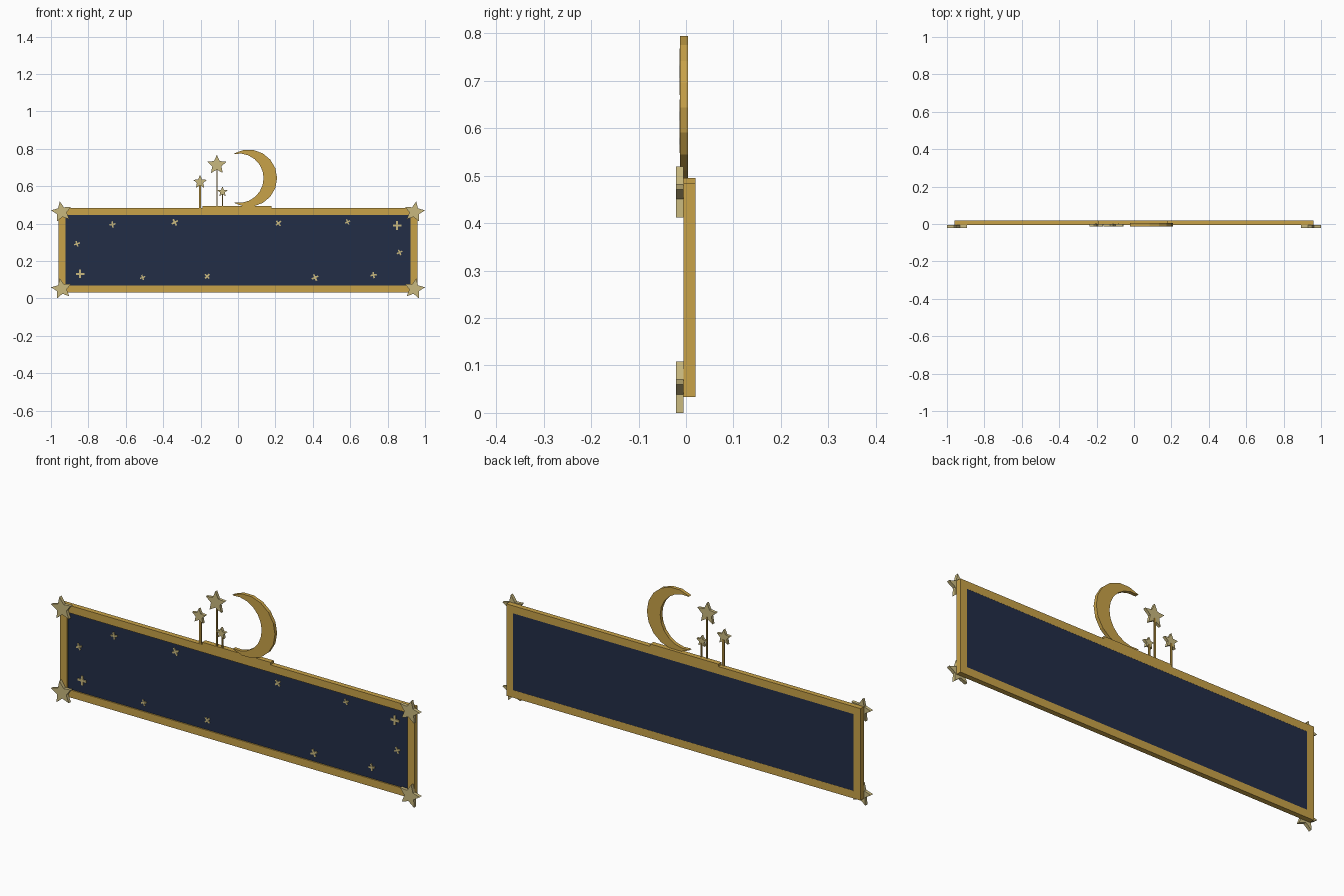
import bpy, bmesh, math
from math import cos, sin, radians

if "Cube" in bpy.data.objects:
    bpy.data.objects.remove(bpy.data.objects["Cube"])


def material(name, rgb):
    m = bpy.data.materials.new(name)
    m.diffuse_color = (*rgb, 1)
    m.use_nodes = True
    m.node_tree.nodes["Principled BSDF"].inputs["Base Color"].default_value = m.diffuse_color
    return m


GOLD = material("gold", (0.58, 0.36, 0.065))
PALE = material("pale_gold", (0.58, 0.48, 0.21))
NAVY = material("navy", (0.016, 0.026, 0.062))


def prism(name, loops, y0, y1, mat):
    """Extrude flat faces, given as lists of (x, z), from y0 to y1."""
    bm = bmesh.new()
    for loop in loops:
        bm.faces.new([bm.verts.new((x, y0, z)) for x, z in loop])
    bmesh.ops.remove_doubles(bm, verts=bm.verts[:], dist=1e-5)
    res = bmesh.ops.extrude_face_region(bm, geom=bm.faces[:], use_keep_orig=True)
    for v in res["geom"]:
        if isinstance(v, bmesh.types.BMVert):
            v.co.y = y1
    bmesh.ops.recalc_face_normals(bm, faces=bm.faces[:])
    me = bpy.data.meshes.new(name)
    bm.to_mesh(me)
    bm.free()
    me.materials.append(mat)
    ob = bpy.data.objects.new(name, me)
    bpy.context.collection.objects.link(ob)
    return ob


def rect(x0, x1, z0, z1):
    return [(x0, z0), (x1, z0), (x1, z1), (x0, z1)]


def strip(a, b):
    """Quads joining two matching point rows."""
    return [[a[i], a[i + 1], b[i + 1], b[i]] for i in range(len(a) - 1)]


def star(name, cx, cz, r, turn, y0, y1):
    pts = []
    for i in range(10):
        a = radians(90 + turn + 36 * i)
        d = r if i % 2 == 0 else r * 0.47
        pts.append((cx + d * cos(a), cz + d * sin(a)))
    prism(name, [pts], y0, y1, PALE)


def arc(cx, cz, r, end, n):
    angles = [radians(-end + 2 * end * i / n) for i in range(n + 1)]
    return [(cx + r * cos(a), cz + r * sin(a)) for a in angles]


# Frame and recessed panel
outer = rect(-0.96, 0.96, 0.033, 0.483)
inner = rect(-0.923, 0.923, 0.07, 0.446)
prism("frame", strip(outer + outer[:1], inner + inner[:1]), -0.005, 0.02, GOLD)
prism("panel", [rect(-0.923, 0.923, 0.07, 0.446)], 0.001, 0.0195, NAVY)

# Corner stars
for side in (-1, 1):
    for cz in (0.0515, 0.463):
        star("corner_star", side * 0.943, cz, 0.0573, -10 * side, -0.021, -0.005)

# Crescent on its ledge
prism("ledge", [rect(-0.19, 0.18, 0.483, 0.495)], -0.005, 0.02, GOLD)
prism("crescent", strip(arc(0.056, 0.643, 0.153, 120, 12),
                        arc(0.005, 0.643, 0.132, 100, 12)), -0.0125, 0.0045, GOLD)

# Stars on thin stems: x, z, radius, half stem width
for x, z, r, w in ((-0.113, 0.714, 0.054, 0.003), (-0.203, 0.622, 0.038, 0.005),
                   (-0.083, 0.57, 0.028, 0.003)):
    star("stem_star", x, z, r, 0, -0.014, 0)
    prism("stem", [rect(x - w, x + w, 0.482, z - 0.3 * r)], -0.004, 0.003, GOLD)

# Small crosses on the panel: x, z, half length, turn
CROSSES = ((-0.861, 0.292, 0.016, 20), (-0.671, 0.396, 0.017, 10),
           (-0.338, 0.407, 0.019, 28), (0.216, 0.402, 0.017, 40),
           (0.586, 0.409, 0.015, 25), (0.851, 0.390, 0.023, 0),
           (0.864, 0.246, 0.016, 25), (0.725, 0.125, 0.017, 10),
           (0.412, 0.112, 0.019, 25), (-0.165, 0.118, 0.016, 45),
           (-0.510, 0.112, 0.015, 20), (-0.844, 0.131, 0.023, 0))
for cx, cz, h, turn in CROSSES:
    w = h * 0.24
    ca, sa = cos(radians(turn)), sin(radians(turn))
    pts = []
    for k in range(4):
        c, s = round(cos(k * math.pi / 2)), round(sin(k * math.pi / 2))
        for u, v in ((h, -w), (h, w), (w, w)):
            p, q = u * c - v * s, u * s + v * c
            pts.append((cx + p * ca - q * sa, cz + p * sa + q * ca))
    prism("cross", [pts], -0.003, 0.001, PALE)
